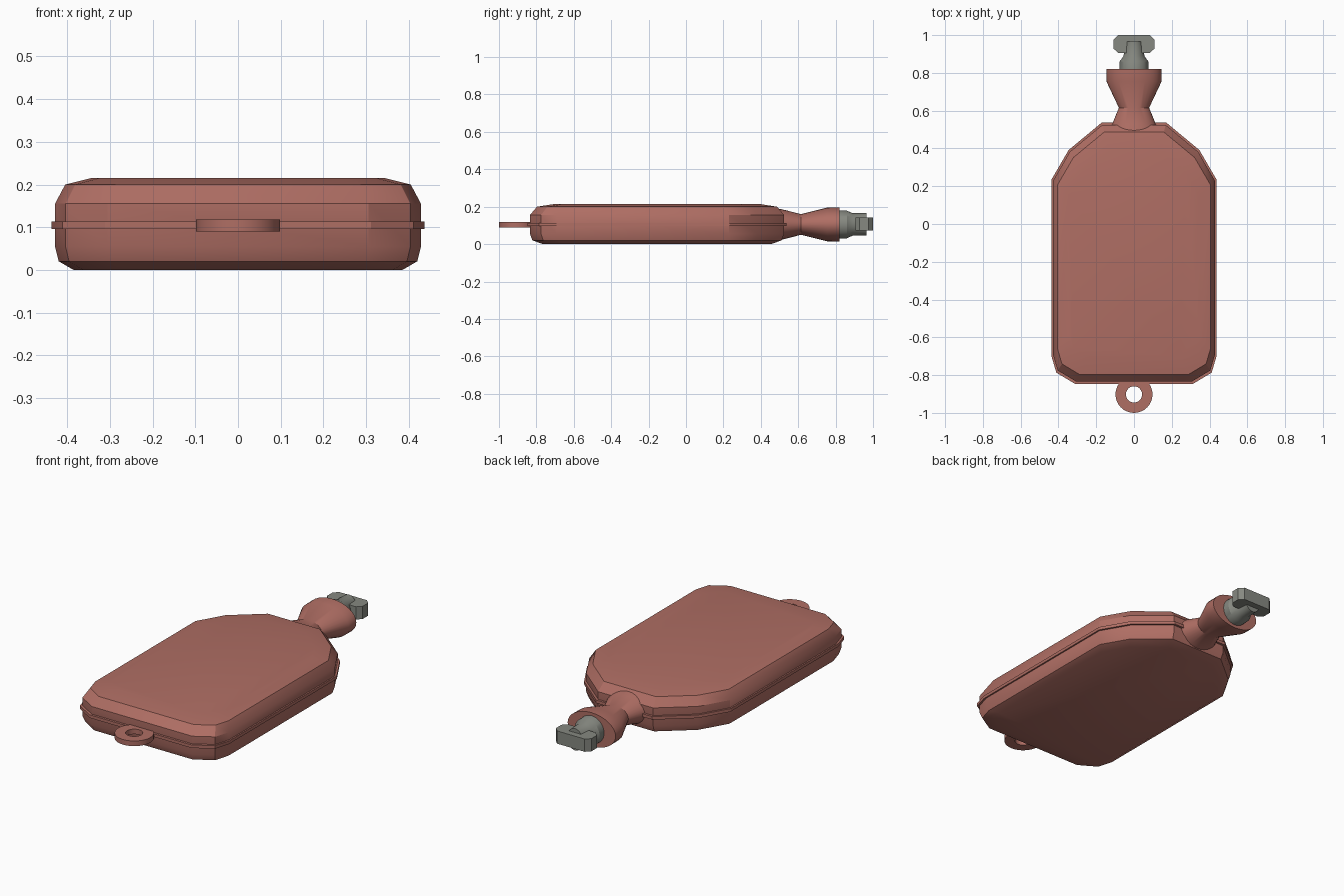
import bpy, bmesh, math

if "Cube" in bpy.data.objects:
    bpy.data.objects.remove(bpy.data.objects["Cube"])


def material(name, rgb):
    m = bpy.data.materials.new(name)
    m.use_nodes = True
    m.diffuse_color = (*rgb, 1)
    m.node_tree.nodes["Principled BSDF"].inputs["Base Color"].default_value = (*rgb, 1)
    return m


RUBBER = material("red_brown_rubber", (0.43, 0.156, 0.127))
GREY = material("stopper_grey", (0.24, 0.25, 0.22))
MID = 0.105


def loft(name, rings, mat, closed=False, angle=30):
    """Skin a list of equal point rings; cap the ends, or join them into a loop."""
    bm = bmesh.new()
    loops = [[bm.verts.new(p) for p in ring] for ring in rings]
    pairs = list(zip(loops, loops[1:]))
    if closed:
        pairs.append((loops[-1], loops[0]))
    else:
        bm.faces.new(loops[0])
        bm.faces.new(loops[-1])
    for a, b in pairs:
        for i in range(len(a)):
            j = (i + 1) % len(a)
            bm.faces.new((a[i], a[j], b[j], b[i]))
    bmesh.ops.recalc_face_normals(bm, faces=bm.faces[:])
    mesh = bpy.data.meshes.new(name)
    bm.to_mesh(mesh)
    bm.free()
    mesh.materials.append(mat)
    obj = bpy.data.objects.new(name, mesh)
    bpy.context.collection.objects.link(obj)
    bpy.ops.object.select_all(action="DESELECT")
    obj.select_set(True)
    bpy.context.view_layer.objects.active = obj
    bpy.ops.object.shade_smooth_by_angle(angle=math.radians(angle))
    return obj


def lathe(name, profile, mat, sides=32):
    """Oval sections (y, x radius, z radius) along the bottle axis."""
    turns = [math.tau * i / sides for i in range(sides)]
    return loft(name, [[(rx * math.cos(t), y, MID + rz * math.sin(t)) for t in turns]
                       for y, rx, rz in profile], mat)


# Bottle outline, right half mirrored to the left
half = [(0.17, 0.535), (0.345, 0.39), (0.435, 0.235),
        (0.435, -0.70), (0.41, -0.785), (0.31, -0.845)]
outline = half + [(-x, y) for x, y in reversed(half)]
CENTRE = -0.155


def section(z, s):
    return [(x * s, CENTRE + (y - CENTRE) * s, z) for x, y in outline]


# Body with bevelled top and bottom
layers = [(0, 0.885), (0.02, 0.965), (0.055, 0.985),
          (0.155, 0.985), (0.20, 0.93), (0.215, 0.79)]
loft("bottle_body", [section(z, s) for z, s in layers], RUBBER)

# Moulded seam running round the body
loft("seam_band", [section(z, 1.003) for z in (0.096, 0.113)], RUBBER)

# Waisted neck and filler mouth
lathe("neck", [(0.47, 0.135, 0.09), (0.53, 0.115, 0.077), (0.615, 0.08, 0.055),
               (0.755, 0.146, 0.09), (0.82, 0.146, 0.092)], RUBBER)

# Stopper
lathe("stopper_plug", [(0.80, 0.076, 0.076), (0.86, 0.076, 0.074),
                       (0.89, 0.055, 0.06), (0.965, 0.048, 0.06)], GREY)

# Chamfered stopper handle
quarter = [(0.108, 0.024), (0.084, 0.0475)]
right = [(x, -y) for x, y in reversed(quarter)] + quarter
bar = right + [(-x, y) for x, y in reversed(right)]
loft("stopper_handle", [[(x, 0.9525 + y, z) for x, y in bar] for z in (0.073, 0.143)], GREY)

# Hanging loop at the base
turns = [math.tau * i / 32 for i in range(32)]
loft("hanging_loop", [[(r * math.cos(t), -0.902 + r * math.sin(t), z) for t in turns]
                      for r, z in ((0.098, 0.09), (0.098, 0.118), (0.043, 0.118), (0.043, 0.09))],
     RUBBER, closed=True)
